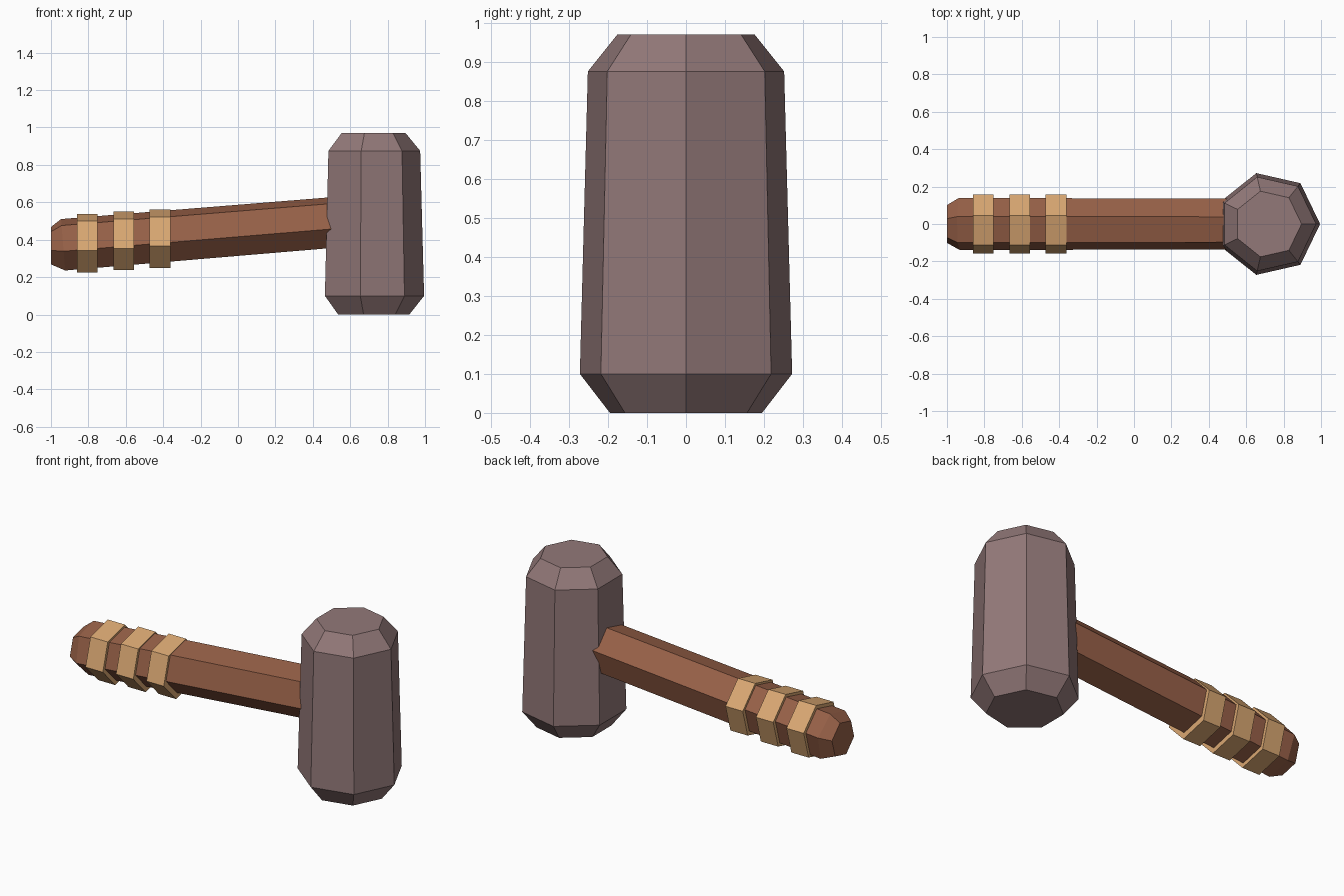
import bpy
from math import sin, cos, pi, radians
from mathutils import Vector

cube = bpy.data.objects.get("Cube")
if cube:
    bpy.data.objects.remove(cube, do_unlink=True)


def material(name, r, g, b):
    mat = bpy.data.materials.new(name)
    mat.use_nodes = True
    mat.diffuse_color = (r, g, b, 1)
    bsdf = next(n for n in mat.node_tree.nodes if n.type == "BSDF_PRINCIPLED")
    bsdf.inputs["Base Color"].default_value = (r, g, b, 1)
    bsdf.inputs["Roughness"].default_value = 0.9
    return mat


def loft(name, rings, mat):
    """Flat-shaded solid skinned through rings of equal vertex count."""
    n = len(rings[0])
    verts = [v for ring in rings for v in ring]
    faces = [tuple(reversed(range(n))), tuple(range(len(verts) - n, len(verts)))]
    for k in range(len(rings) - 1):
        for i in range(n):
            j = (i + 1) % n
            faces.append((k * n + i, k * n + j, (k + 1) * n + j, (k + 1) * n + i))
    mesh = bpy.data.meshes.new(name)
    mesh.from_pydata(verts, [], faces)
    mesh.materials.append(mat)
    obj = bpy.data.objects.new(name, mesh)
    bpy.context.collection.objects.link(obj)
    return obj


def head_ring(z, r, sides=7):
    return [Vector((0.716 + r * cos(2 * pi * i / sides), r * sin(2 * pi * i / sides), z))
            for i in range(sides)]


def grip_ring(x, z, r, lean=0.0, sides=6):
    ring = []
    for i in range(sides):
        a = radians(14) + 2 * pi * i / sides
        ring.append(Vector((x - lean * r * sin(a), r * cos(a), z + r * sin(a))))
    return ring


stone = material("grey mauve stone", 0.29, 0.19, 0.19)
wood = material("brown wood", 0.31, 0.118, 0.064)
wrap = material("tan wrap", 0.70, 0.39, 0.17)

# Tapered heptagonal head with chamfered ends
loft("hammer_head", [head_ring(z, r) for z, r in
                     ((0, 0.2), (0.1, 0.279), (0.875, 0.258), (0.97, 0.18))], stone)

# Sloping hexagonal handle, running into the head
loft("handle", [grip_ring(-1.0, 0.368, 0.104),
                grip_ring(-0.935, 0.373, 0.143, 0.08),
                grip_ring(0.7, 0.508, 0.14, 0.08)], wood)

# Three grip bands
for i in range(3):
    x = -0.86 + 0.194 * i
    z = 0.382 + 0.0115 * i
    loft(f"grip_band_{i + 1}", [grip_ring(x, z, 0.163), grip_ring(x + 0.11, z, 0.163)], wrap)
